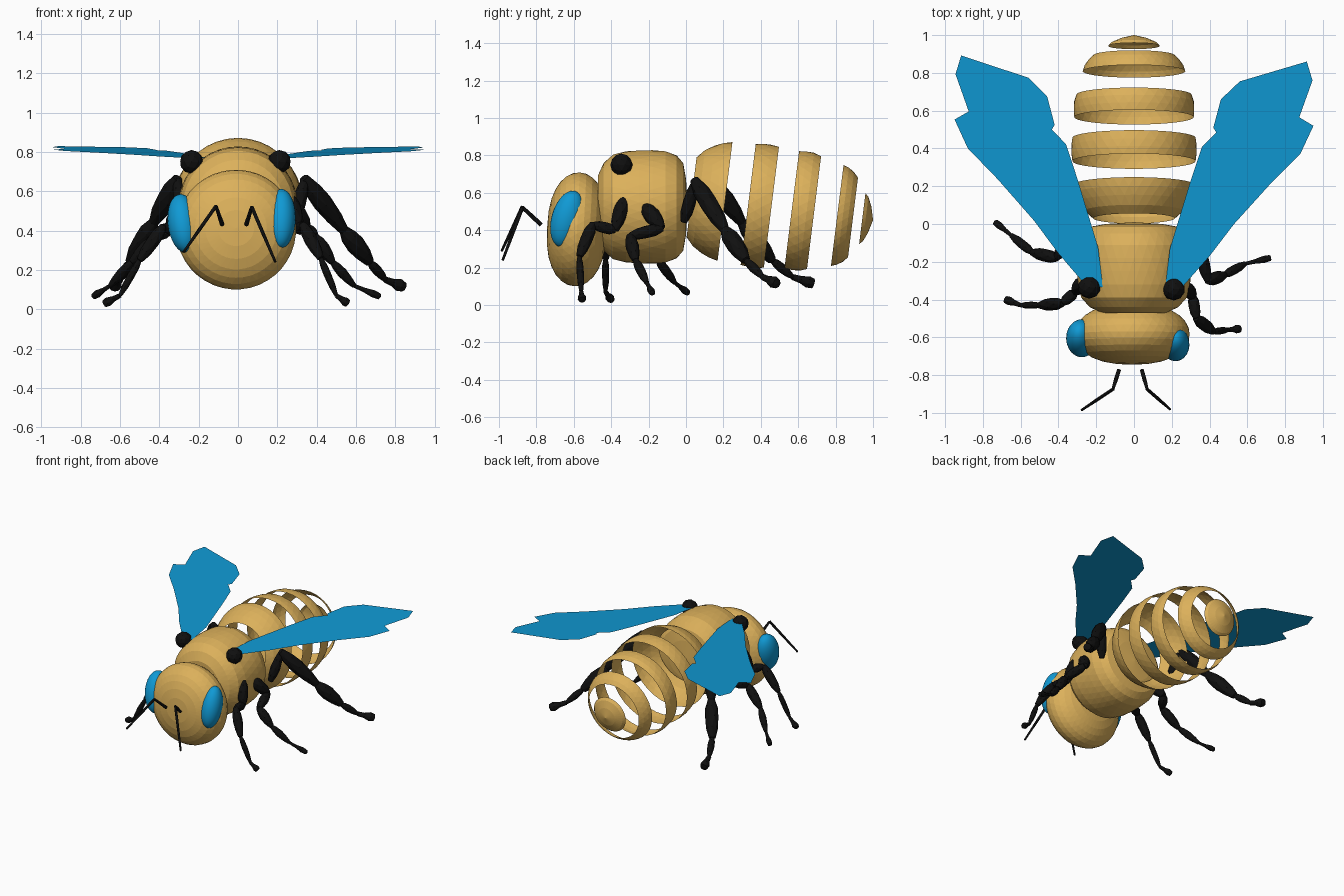
import bpy, bmesh
from math import cos, sin, pi, radians
from mathutils import Vector, Euler

cube = bpy.data.objects.get("Cube")
if cube:
    bpy.data.objects.remove(cube, do_unlink=True)


def material(name, rgb):
    m = bpy.data.materials.new(name)
    m.use_nodes = True
    m.diffuse_color = (*rgb, 1)
    m.node_tree.nodes["Principled BSDF"].inputs["Base Color"].default_value = (*rgb, 1)
    return m


GOLD = material("honey_gold", (0.72, 0.44, 0.105))
BLUE = material("sky_blue", (0.005, 0.32, 0.66))
BLACK = material("black", (0.005, 0.005, 0.005))


def finish(bm, name, mat, smooth=False):
    me = bpy.data.meshes.new(name)
    for f in bm.faces:
        f.smooth = smooth
    bm.to_mesh(me)
    bm.free()
    me.materials.append(mat)
    ob = bpy.data.objects.new(name, me)
    bpy.context.collection.objects.link(ob)
    return ob


def lathe(bm, profile, origin, axis, sides):
    """Revolve (distance, radius) pairs about an axis, with staggered triangles."""
    q = Vector(axis).to_track_quat('Z', 'Y')
    rows = []
    for k, (s, r) in enumerate(profile):
        ring = []
        for i in range(sides):
            a = 2 * pi * (i + 0.5 * (k % 2)) / sides
            ring.append(bm.verts.new(Vector(origin) + q @ Vector((r * cos(a), r * sin(a), s))))
        rows.append(ring)
    for k in range(len(rows) - 1):
        lo, hi = rows[k], rows[k + 1]
        for i in range(sides):
            j = (i + 1) % sides
            if k % 2 == 0:
                bm.faces.new((lo[i], lo[j], hi[i]))
                bm.faces.new((lo[j], hi[j], hi[i]))
            else:
                bm.faces.new((lo[i], hi[j], hi[i]))
                bm.faces.new((lo[i], lo[j], hi[j]))
    bmesh.ops.remove_doubles(bm, verts=bm.verts, dist=0.0005)


def body_part(name, profile, origin, axis, sides=40):
    bm = bmesh.new()
    lathe(bm, profile, origin, axis, sides)
    return finish(bm, name, GOLD)


# Head: a flattened, slightly boxy ellipsoid
head = []
for k in range(15):
    t = pi * k / 14
    head.append((-0.16 * cos(t), 0.305 * max(sin(t), 0) ** 0.8))
body_part("head", head, (-0.01, -0.583, 0.405), (0, 1, -0.05))

# Thorax: a closed barrel
body_part("thorax", [(-0.47, 0), (-0.47, 0.17), (-0.44, 0.235), (-0.39, 0.28), (-0.32, 0.297),
                     (-0.25, 0.302), (-0.18, 0.303), (-0.11, 0.298), (-0.05, 0.275),
                     (-0.015, 0.235), (0, 0.15), (0.01, 0)], (0, 0, 0.525), (0, 1, 0))

# Abdomen: open bands along an axis that sinks towards the tail
BANDS = {
    "abdomen_band_front": [(0.03, 0.215), (0.07, 0.26), (0.12, 0.29), (0.165, 0.31), (0.21, 0.32)],
    "abdomen_band_second": [(0.335, 0.326), (0.375, 0.332), (0.415, 0.332), (0.46, 0.327)],
    "abdomen_band_third": [(0.57, 0.316), (0.61, 0.32), (0.65, 0.318), (0.69, 0.305)],
    "abdomen_band_fourth": [(0.815, 0.272), (0.845, 0.262), (0.875, 0.242), (0.9, 0.215)],
    "abdomen_tail": [(0.95, 0.137), (0.968, 0.12), (0.99, 0.07), (1.008, 0)],
}
for name, profile in BANDS.items():
    body_part(name, profile, (0, 0, 0.58), (0, 1, -0.125), 36)

# Eyes
for name, centre, size, tilt in (
        ("left_eye", (0.218, -0.635, 0.46), (0.075, 0.085, 0.155), (-15, 4, 10)),
        ("right_eye", (-0.277, -0.605, 0.435), (0.08, 0.095, 0.155), (-15, -10, -10))):
    bm = bmesh.new()
    bmesh.ops.create_uvsphere(bm, u_segments=24, v_segments=16, radius=1)
    eye = finish(bm, name, BLUE, True)
    eye.location, eye.scale = centre, size
    eye.rotation_euler = Euler([radians(a) for a in tilt])

# Wings: flat sheets that rise towards the tips, the right one swept a little more
OUTLINE = [(.165, -.34), (.19, -.13), (.30, .23), (.36, .41), (.435, .485), (.42, .51),
           (.46, .66), (.56, .755), (.915, .86), (.945, .76), (.875, .565), (.95, .52),
           (.88, .37), (.72, .21), (.53, 0), (.40, -.17), (.25, -.34)]
for name, side, sweep in (("left_wing", 1, 0), ("right_wing", -1, 0.035)):
    bm = bmesh.new()
    pts = []
    for x, y in OUTLINE:
        y += sweep * x
        pts.append(bm.verts.new((side * x, y, 0.785 + 0.05 * y)))
    face = bm.faces.new(pts if side > 0 else pts[::-1])
    bmesh.ops.triangulate(bm, faces=[face])
    finish(bm, name, BLUE)

# Wing joints
for name, x, y in (("left_wing_joint", 0.21, -0.345), ("right_wing_joint", -0.237, -0.335)):
    bm = bmesh.new()
    bmesh.ops.create_icosphere(bm, subdivisions=2, radius=0.06)
    finish(bm, name, BLACK).location = (x, y, 0.75)


def limb(name, points, widths, shape, sides=8):
    """Chain of spindle segments, one width for each."""
    bm = bmesh.new()
    for a, b, w in zip(points, points[1:], widths):
        a, b = Vector(a), Vector(b)
        part = bmesh.new()
        lathe(part, [(t * (b - a).length, r * w) for t, r in shape], a, b - a, sides)
        me = bpy.data.meshes.new("segment")
        part.to_mesh(me)
        part.free()
        bm.from_mesh(me)
        bpy.data.meshes.remove(me)
    finish(bm, name, BLACK)


SPINDLE = [(-.04, 0), (-.03, .5), (.2, .9), (.45, 1), (.75, .85), (1, .5), (1.05, 0)]
ROD = [(0, 0), (0, 1), (.5, .9), (1, .7), (1.01, 0)]
FOOT = [(0, 0), (0, .5), (.4, .6), (.75, 1), (1, .8), (1.05, 0)]

# Legs: hip to ankle, then a foot added as its own club shape
LEGS = {
    "left_front_leg": ([(.27, -.33, .57), (.31, -.38, .40), (.33, -.50, .43), (.42, -.57, .26),
                        (.50, -.56, .07), (.56, -.555, .028)], (.04, .032, .035, .02, .024)),
    "right_front_leg": ([(-.27, -.30, .57), (-.31, -.36, .40), (-.38, -.42, .42), (-.50, -.43, .25),
                         (-.60, -.43, .07), (-.68, -.40, .028)], (.04, .032, .035, .02, .024)),
    "left_middle_leg": ([(.28, -.22, .53), (.35, -.13, .41), (.39, -.30, .37), (.48, -.27, .24),
                         (.59, -.21, .12), (.72, -.18, .065)], (.045, .035, .036, .026, .02)),
    "right_middle_leg": ([(-.28, -.18, .53), (-.35, -.09, .41), (-.41, -.18, .37), (-.54, -.15, .24),
                          (-.65, -.06, .12), (-.735, .01, .065)], (.045, .035, .036, .026, .02)),
    "left_rear_leg": ([(.29, -.01, .45), (.34, .05, .66), (.54, .21, .40), (.67, .32, .24),
                       (.75, .41, .15), (.84, .485, .115)], (.036, .05, .05, .026, .033)),
    "right_rear_leg": ([(-.28, .06, .45), (-.31, .14, .66), (-.43, .30, .44), (-.55, .46, .24),
                        (-.60, .57, .15), (-.63, .68, .115)], (.036, .05, .05, .026, .033)),
}
for name, (points, widths) in LEGS.items():
    limb(name, points[:-1], widths[:-1], SPINDLE)
    limb(name.replace("leg", "foot"), points[-2:], widths[-1:], FOOT)

# Antennae
limb("left_antenna", [(.042, -.775, .43), (.07, -.875, .52), (.19, -.98, .24)], (.012, .01), ROD, 6)
limb("right_antenna", [(-.08, -.775, .43), (-.112, -.875, .525), (-.277, -.985, .29)],
     (.012, .01), ROD, 6)
